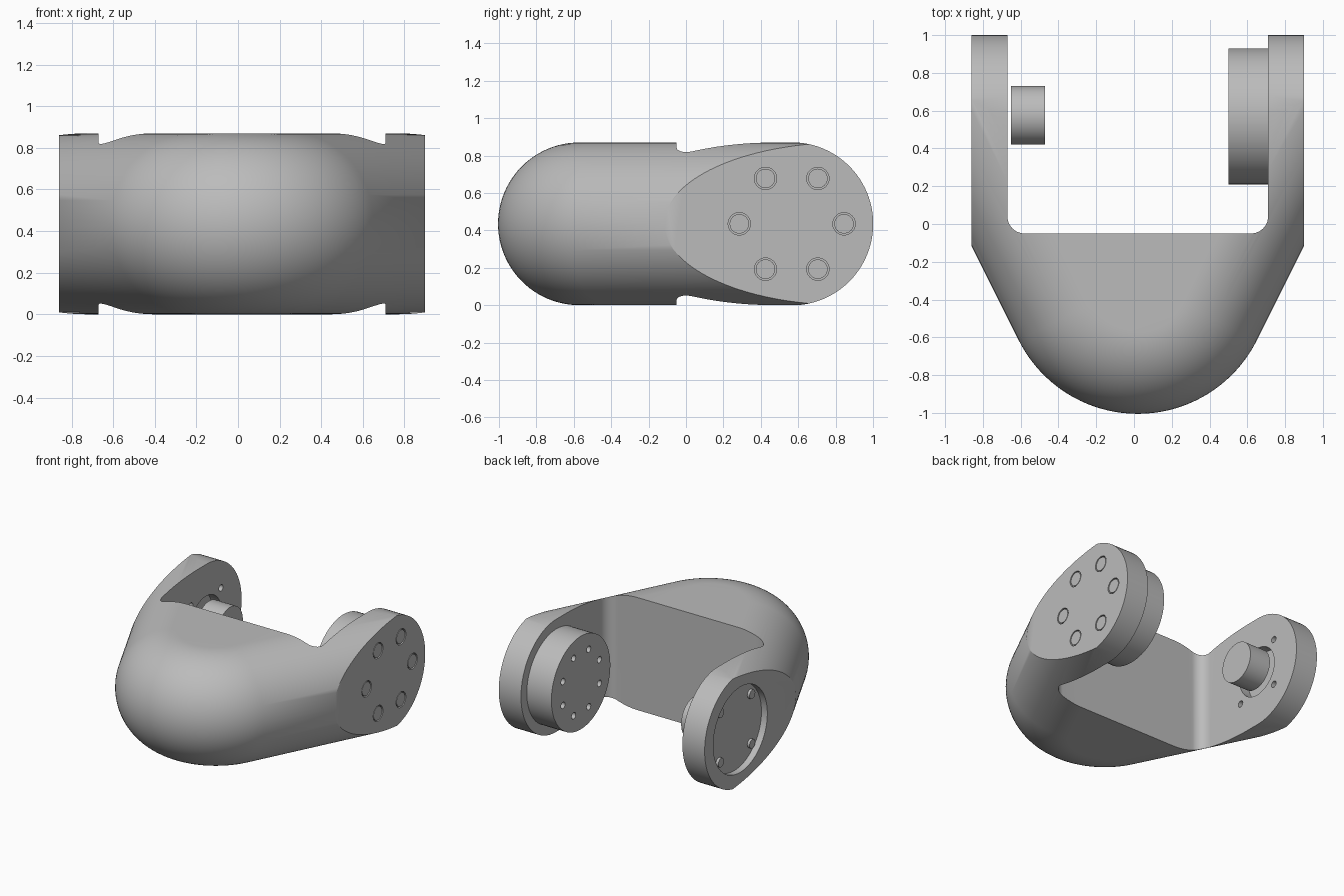
import bpy, bmesh
from math import sin, cos, pi, radians
from mathutils import Matrix, Vector

if "Cube" in bpy.data.objects:
    bpy.data.objects.remove(bpy.data.objects["Cube"])

CX, R, AXIS_Y = 0.02, 0.435, 0.565   # mirror plane, half height, hinge axis
BEND_Y, BEND_R = -0.3, 0.27          # centre and core radius of the front bend
SIDE, INNER = 0.88, 0.69             # half widths outside and between the ears

grey = bpy.data.materials.new("satin grey")
grey.use_nodes = True
grey.diffuse_color = (0.5, 0.5, 0.5, 1)
grey.node_tree.nodes["Principled BSDF"].inputs["Base Color"].default_value = (0.5, 0.5, 0.5, 1)


def finish(name, bm):
    bmesh.ops.recalc_face_normals(bm, faces=bm.faces)
    mesh = bpy.data.meshes.new(name)
    bm.to_mesh(mesh)
    bm.free()
    mesh.materials.append(grey)
    obj = bpy.data.objects.new(name, mesh)
    bpy.context.collection.objects.link(obj)
    return obj


def select(obj):
    bpy.ops.object.select_all(action='DESELECT')
    obj.select_set(True)
    bpy.context.view_layer.objects.active = obj


def smooth(obj):
    select(obj)
    bpy.ops.object.shade_smooth_by_angle(angle=radians(30))


def combine(obj, cutter, operation):
    cutter.hide_render = True
    mod = obj.modifiers.new("combine", 'BOOLEAN')
    mod.object, mod.operation, mod.solver = cutter, operation, 'EXACT'
    select(obj)
    bpy.ops.object.modifier_apply(modifier=mod.name)
    bpy.data.objects.remove(cutter)


def disc(name, x0, x1, radius, y=AXIS_Y, z=R, sides=64):
    """Cylinder lying along x."""
    bm = bmesh.new()
    place = Matrix.Translation(((x0 + x1) / 2, y, z)) @ Matrix.Rotation(pi / 2, 4, 'Y')
    bmesh.ops.create_cone(bm, cap_ends=True, segments=sides, radius1=radius,
                          radius2=radius, depth=x1 - x0, matrix=place)
    return finish(name, bm)


def prism(name, outline, shift):
    bm = bmesh.new()
    face = bm.faces.new([bm.verts.new(p) for p in outline])
    top = bmesh.ops.extrude_face_region(bm, geom=[face])["geom"]
    bmesh.ops.translate(bm, vec=shift, verts=[v for v in top if isinstance(v, bmesh.types.BMVert)])
    return finish(name, bm)


def ring(count, radius, start=0):
    """Positions (y, z) spaced around the hinge axis."""
    for i in range(count):
        a = start + 2 * pi * i / count
        yield AXIS_Y + radius * cos(a), R + radius * sin(a)


# Yoke body: stacked U outlines with a half-round edge
slope = Vector((1, 2)).normalized()
normal = Vector((slope.y, -slope.x))
half = pi / 2 - radians(26.565)


def u_outline(offset):
    r = BEND_R + offset
    arc = [Vector((r * sin(a), BEND_Y - r * cos(a)))
           for a in (half * (1 - i / 20) for i in range(41))]
    reach = (1.2 - arc[0].y) / slope.y
    end = arc[0] + slope * reach
    return [end] + arc + [Vector((-end.x, end.y))]


bm = bmesh.new()
layers = []
for i in range(49):
    a = -pi / 2 + pi * i / 48
    layers.append([bm.verts.new((CX + p.x, p.y, R + R * sin(a)))
                   for p in u_outline(max(0, R * cos(a)))])
for low, high in zip(layers, layers[1:]):
    for j in range(len(low)):
        k = (j + 1) % len(low)
        bm.faces.new((low[j], low[k], high[k], high[j]))
bm.faces.new(layers[0])
bm.faces.new(layers[-1])
yoke = finish("yoke_body", bm)

# Trim: flat sides and round ear ends
er = R + 0.001
trim = [(CX - SIDE, AXIS_Y + er * cos(a), R + er * sin(a))
        for a in (-pi / 2 + pi * i / 48 for i in range(49))]
trim += [(CX - SIDE, -1.3, R + er), (CX - SIDE, -1.3, R - er)]
combine(yoke, prism("trim_cutter", trim, (2 * SIDE, 0, 0)), 'INTERSECT')

# Gap between the ears, with filleted corners
fillet, back = 0.09, -0.05
corner = [(INNER - fillet + fillet * sin(a), back + fillet - fillet * cos(a))
          for a in (pi / 2 * i / 10 for i in range(11))] + [(INNER, 1.5)]
gap = [(CX + x, y, -0.2) for x, y in corner]
gap += [(CX - x, y, -0.2) for x, y in reversed(corner)]
combine(yoke, prism("gap_cutter", gap, (0, 0, 1.4)), 'DIFFERENCE')

# Right ear: outer pocket, bearing hole and small screw holes
outer_r, inner_r = CX - SIDE, CX - INNER
combine(yoke, disc("pocket_cutter", outer_r - 0.1, outer_r + 0.05, 0.33), 'DIFFERENCE')
combine(yoke, disc("bearing_cutter", inner_r - 0.08, inner_r + 0.05, 0.19), 'DIFFERENCE')
for y, z in ring(4, 0.26, pi / 4):
    combine(yoke, disc("hole_cutter", inner_r - 0.04, inner_r + 0.05, 0.025, y, z, 16), 'DIFFERENCE')

# Left ear: six countersunk screws
for i, (y, z) in enumerate(ring(6, 0.28)):
    combine(yoke, disc("hole_cutter", CX + SIDE - 0.02, CX + SIDE + 0.1, 0.06, y, z, 24), 'DIFFERENCE')
    smooth(disc(f"side_screw_{i + 1}", CX + SIDE - 0.03, CX + SIDE - 0.002, 0.052, y, z, 24))
    combine(yoke, disc("socket_cutter", CX + SIDE - 0.01, CX + SIDE + 0.1, 0.02, y, z, 3), 'DIFFERENCE')
smooth(yoke)

# Drive disc on the left ear with a ring of holes
drive = disc("drive_disc", 0.5, CX + INNER + 0.01, 0.36, 0.57)
for y, z in ring(8, 0.24, pi / 8):
    combine(drive, disc("hole_cutter", 0.4, 0.53, 0.025, y, z, 16), 'DIFFERENCE')
smooth(drive)

# Pivot pin facing the right ear
smooth(disc("pivot_pin", -0.65, -0.47, 0.155, 0.575))

# Pocket screws
for i, (y, z) in enumerate(ring(4, 0.27, pi / 4)):
    smooth(disc(f"pocket_screw_{i + 1}", outer_r + 0.03, outer_r + 0.06, 0.035, y, z, 20))
